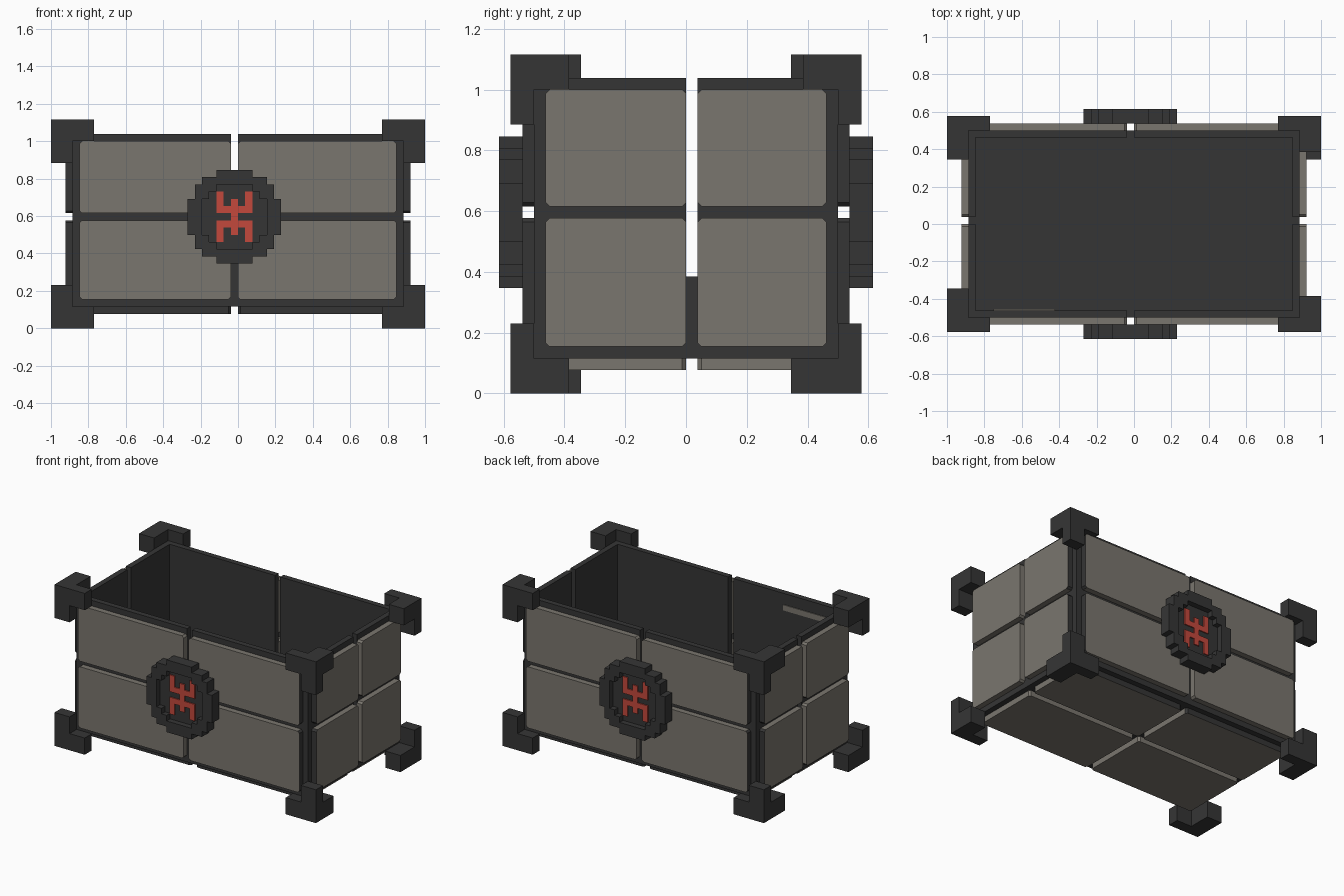
import bpy, bmesh
from mathutils import Vector

if "Cube" in bpy.data.objects:
    bpy.data.objects.remove(bpy.data.objects["Cube"])

U = 1 / 26  # block size: every part sits on this grid


def material(name, rgb):
    m = bpy.data.materials.new(name)
    m.use_nodes = True
    m.diffuse_color = (*rgb, 1)
    bsdf = m.node_tree.nodes["Principled BSDF"]
    bsdf.inputs["Base Color"].default_value = (*rgb, 1)
    bsdf.inputs["Roughness"].default_value = 0.8
    return m


DARK = material("charcoal", (0.036, 0.036, 0.036))
TAN = material("warm_grey", (0.195, 0.181, 0.156))
RED = material("red", (0.55, 0.065, 0.045))


def finish(name, bm, *mats):
    bmesh.ops.scale(bm, vec=(U, U, U), verts=bm.verts)
    me = bpy.data.meshes.new(name)
    bm.to_mesh(me)
    bm.free()
    for m in mats:
        me.materials.append(m)
    ob = bpy.data.objects.new(name, me)
    bpy.context.collection.objects.link(ob)
    return ob


def add_box(bm, x, y, z):
    """Box between two limits on each axis, in any order."""
    lo = Vector([min(r) for r in (x, y, z)])
    hi = Vector([max(r) for r in (x, y, z)])
    verts = bmesh.ops.create_cube(bm, size=1)["verts"]
    for v in verts:
        v.co = Vector([h if c > 0 else l for c, l, h in zip(v.co, lo, hi)])
    return verts


def boxes(name, mat, *limits):
    bm = bmesh.new()
    for lim in limits:
        add_box(bm, *lim)
    return finish(name, bm, mat)


def cell_plate(name, mat, cells, y0, y1):
    """Plate made of unit cells in x and z, without inner faces."""
    bm = bmesh.new()
    cells = set(cells)
    ya, yb = sorted((y0, y1))

    def quad(*pts):
        bm.faces.new([bm.verts.new(p) for p in pts])

    for x, z in cells:
        X, Z = x + 1, z + 1
        quad((x, ya, z), (X, ya, z), (X, ya, Z), (x, ya, Z))
        quad((x, yb, z), (x, yb, Z), (X, yb, Z), (X, yb, z))
        if (x - 1, z) not in cells:
            quad((x, ya, z), (x, ya, Z), (x, yb, Z), (x, yb, z))
        if (x + 1, z) not in cells:
            quad((X, ya, z), (X, yb, z), (X, yb, Z), (X, ya, Z))
        if (x, z - 1) not in cells:
            quad((x, ya, z), (x, yb, z), (X, yb, z), (X, ya, z))
        if (x, z + 1) not in cells:
            quad((x, ya, Z), (X, ya, Z), (X, yb, Z), (x, yb, Z))
    bmesh.ops.remove_doubles(bm, verts=bm.verts, dist=1e-4)
    bmesh.ops.dissolve_limit(bm, angle_limit=0.01, verts=bm.verts, edges=bm.edges)
    return finish(name, bm, mat)


def panel(name, axis, x, y, z, dark_axes):
    """Cover panel with clipped corners; its outermost ends are dark."""
    bm = bmesh.new()
    add_box(bm, x, y, z)
    edges = [e for e in bm.edges
             if abs((e.verts[0].co - e.verts[1].co).normalized()[axis]) > 0.9]
    bmesh.ops.bevel(bm, geom=edges, offset=0.33, segments=1, affect='EDGES')
    bm.normal_update()
    for f in bm.faces:
        c = f.calc_center_median()
        for a in dark_axes:
            if f.normal[a] * c[a] > 0 and abs(f.normal[a]) > 0.6 and abs(c[a]) > 5:
                f.material_index = 1
    return finish(name, bm, TAN, DARK)


# Crate body: thick base and thin walls, each wall split by a slot
boxes("crate_base", DARK, ((-23, 23), (-13, 13), (3, 10)))
for s, side in ((-1, "front"), (1, "back")):
    boxes(side + "_wall", DARK,
          ((-23, -1), (12 * s, 13 * s), (10, 27)),
          ((0, 23), (12 * s, 13 * s), (10, 27)))
for s, side in ((-1, "right"), (1, "left")):
    boxes(side + "_wall", DARK,
          ((22 * s, 23 * s), (-12, 0), (10, 27)),
          ((22 * s, 23 * s), (1, 12), (10, 27)))

# Cover panels on the four walls and underneath
X_SPANS = ((-22, -1), (0, 22))
Y_SPANS = ((-12, 0), (1, 12))
Z_SPANS = ((4, 15), (16, 26))
for s in (-1, 1):
    for z in Z_SPANS:
        for x in X_SPANS:
            panel("back_panel" if s > 0 else "front_panel", 1,
                  x, (13 * s, 14 * s), z, (0,))
        for y in Y_SPANS:
            panel("left_panel" if s > 0 else "right_panel", 0,
                  (23 * s, 24 * s), y, z, (1,))
for x in X_SPANS:
    for y in Y_SPANS:
        panel("bottom_panel", 2, x, y, (2, 3), (1,))

# Three-armed corner guards
for sx in (-1, 1):
    for sy in (-1, 1):
        for top in (False, True):
            reach = 10 if sx > 0 and (top or sy < 0) else 9
            X, Y = (23 * sx, 26 * sx), (13 * sy, 15 * sy)
            Z, leg = ((26, 29), (23, 26)) if top else ((0, 3), (3, 6))
            boxes("top_corner_guard" if top else "bottom_corner_guard", DARK,
                  (X, Y, Z),
                  ((20 * sx, 23 * sx), Y, Z),
                  (X, (reach * sy, 13 * sy), Z),
                  (X, Y, leg))

# Stepped round medallions with a raised ring and a red inlay
OUTER = (6, 6, 6, 5, 5, 4, 2)   # half width of each row from the middle out
INNER = (4, 4, 4, 3, 2)
MOTIF = ("X...X", "X.X.X", "XXXXX", "..X..")


def disc(rows):
    return {(i - 1, 15 + j) for j in range(-len(rows) + 1, len(rows))
            for i in range(-rows[abs(j)], rows[abs(j)] + 1)}


inlay = {(i - 3, 15 + d * (3 - r)) for r, row in enumerate(MOTIF)
         for i, ch in enumerate(row) if ch == "X" for d in (-1, 1)}
for s, side in ((-1, "front"), (1, "back")):
    cell_plate(side + "_medallion", DARK, disc(OUTER), 14 * s, 15 * s)
    cell_plate(side + "_medallion_ring", DARK, disc(OUTER) - disc(INNER), 15 * s, 16 * s)
    cell_plate(side + "_medallion_inlay", RED, inlay, 15 * s, 15.2 * s)

# Small pale strip on the inside of the front wall
boxes("inner_strip", TAN, ((-19.5, -11), (-12, -11.85), (24, 25)))
